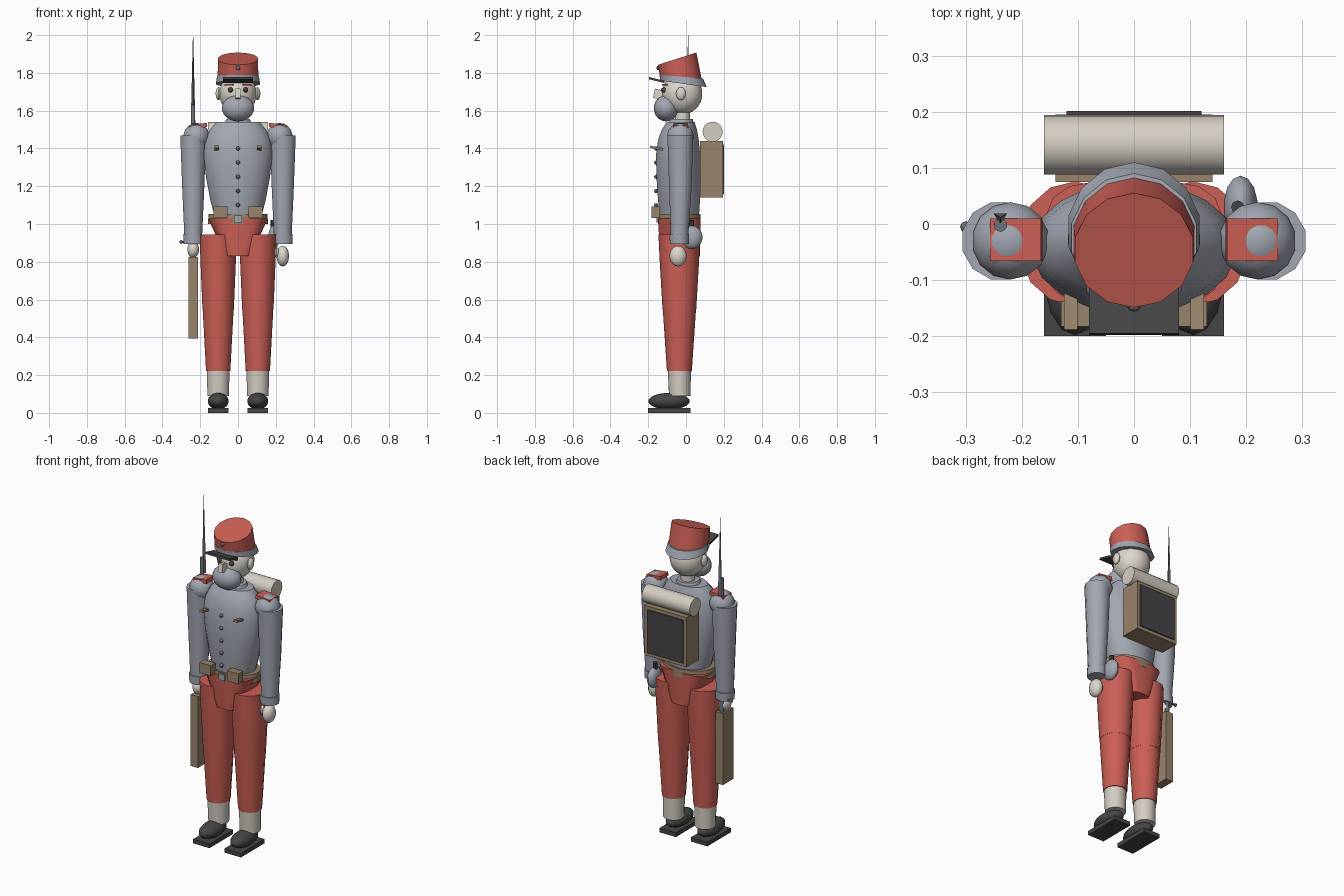
import bpy, bmesh, math
from mathutils import Matrix, Vector

cube = bpy.data.objects.get("Cube")
if cube:
    bpy.data.objects.remove(cube, do_unlink=True)


def material(name, r, g, b):
    m = bpy.data.materials.new(name)
    m.use_nodes = True
    m.diffuse_color = (r, g, b, 1)
    node = next(n for n in m.node_tree.nodes if n.type == 'BSDF_PRINCIPLED')
    node.inputs["Base Color"].default_value = (r, g, b, 1)
    return m


GREY = material("blue grey cloth", .36, .385, .44)
RED = material("red cloth", .60, .115, .09)
SKIN = material("pale skin", .72, .68, .60)
LINEN = material("linen", .66, .62, .54)
LEATHER = material("tan leather", .31, .23, .145)
BLACK = material("black leather", .06, .06, .06)
STEEL = material("dark steel", .16, .17, .20)


def finish(name, bm, mat):
    bmesh.ops.recalc_face_normals(bm, faces=bm.faces)
    mesh = bpy.data.meshes.new(name)
    bm.to_mesh(mesh)
    bm.free()
    mesh.materials.append(mat)
    ob = bpy.data.objects.new(name, mesh)
    bpy.context.collection.objects.link(ob)
    bpy.ops.object.select_all(action='DESELECT')
    ob.select_set(True)
    bpy.context.view_layer.objects.active = ob
    bpy.ops.object.shade_smooth_by_angle(angle=math.radians(40))
    return ob


def box(name, center, size, mat, rot=(0, 0, 0)):
    bm = bmesh.new()
    bmesh.ops.create_cube(bm, size=1)
    turn = Matrix.Identity(4)
    for angle, axis in zip(rot, "XYZ"):
        turn = Matrix.Rotation(math.radians(angle), 4, axis) @ turn
    bm.transform(Matrix.Translation(center) @ turn @ Matrix.Diagonal((*size, 1)))
    return finish(name, bm, mat)


def ball(name, center, radii, mat, n=14):
    bm = bmesh.new()
    bmesh.ops.create_uvsphere(bm, u_segments=n, v_segments=n // 2 + 2, radius=1)
    bm.transform(Matrix.Translation(center) @ Matrix.Diagonal((*radii, 1)))
    return finish(name, bm, mat)


def rod(name, start, end, r1, r2, mat, n=12):
    a, b = Vector(start), Vector(end)
    bm = bmesh.new()
    bmesh.ops.create_cone(bm, cap_ends=True, segments=n, radius1=r1, radius2=r2, depth=(b - a).length)
    turn = (b - a).to_track_quat('Z', 'Y').to_matrix().to_4x4()
    bm.transform(Matrix.Translation((a + b) / 2) @ turn)
    return finish(name, bm, mat)


def loft(name, rings, mat, n=16, x=0, power=1.0):
    """Rings are (height, centre y, half width, half depth, slope along y)."""
    bm = bmesh.new()
    loops = []
    for z, cy, hx, hy, slope in rings:
        loop = []
        for i in range(n):
            t = math.tau * (i + .5) / n
            c, s = math.cos(t), math.sin(t)
            dx = math.copysign(abs(c) ** power, c) * hx
            dy = math.copysign(abs(s) ** power, s) * hy
            loop.append(bm.verts.new((x + dx, cy + dy, z + dy * slope)))
        loops.append(loop)
    for low, high in zip(loops, loops[1:]):
        for i in range(n):
            j = (i + 1) % n
            bm.faces.new((low[i], low[j], high[j], high[i]))
    bm.faces.new(loops[0])
    bm.faces.new(loops[-1])
    return finish(name, bm, mat)


# Legs, feet and arms on both sides
for side, sx in (("left", 1), ("right", -1)):
    lx, ax = .105 * sx, .237 * sx
    box(side + "_sole", (lx, -.0875, .0125), (.11, .225, .025), BLACK)
    ball(side + "_shoe", (lx, -.09, .062), (.057, .11, .044), BLACK)
    loft(side + "_gaiter", [(.09, -.033, .058, .057, 0), (.225, -.035, .062, .061, 0)], LINEN, 14, lx)
    loft(side + "_lower_leg", [(.222, -.035, .066, .066, 0), (.55, -.035, .084, .088, 0)], RED, 14, lx)
    loft(side + "_upper_leg", [(.545, -.035, .085, .089, 0), (.80, -.035, .096, .104, 0),
                               (.945, -.035, .101, .111, 0)], RED, 14, lx)
    ball(side + "_shoulder", (.22 * sx, -.03, 1.465), (.07, .07, .07), GREY)
    loft(side + "_sleeve", [(.90, -.035, .047, .046, 0), (1.18, -.03, .06, .061, 0),
                            (1.468, -.03, .071, .071, 0)], GREY, 12, ax)
    loft(side + "_cuff", [(.895, -.035, .053, .052, 0), (.945, -.035, .055, .054, 0)], GREY, 12, ax)
    box(side + "_epaulette", (.21 * sx, -.028, 1.519), (.092, .076, .022), RED, (0, 7 * sx, 0))
    # Head details
    ball(side + "_ear", (.103 * sx, -.027, 1.69), (.016, .026, .035), SKIN, 10)
    ball(side + "_eye", (.04 * sx, -.118, 1.71), (.014, .014, .014), BLACK, 10)
    box(side + "_brow", (.047 * sx, -.112, 1.737), (.045, .016, .01), RED, (0, 0, 18 * sx))
    # Belt pouches and chest tabs
    box(side + "_pouch", (.093 * sx, -.16, 1.062), (.075, .045, .062), LEATHER)
    box(side + "_chest_tab", (.113 * sx, -.157, 1.402), (.024, .066, .012), LEATHER, (-12, 0, 0))

# Hips, belt, torso and neck
loft("hips", [(.83, -.033, .068, .108, 0), (1.03, -.035, .16, .113, 0)], RED, 16, power=.55)
loft("belt", [(1.0, -.035, .162, .114, 0), (1.052, -.035, .157, .113, 0)], LEATHER, 20)
loft("jacket", [(1.04, -.035, .125, .105, 0), (1.12, -.037, .147, .112, 0), (1.25, -.04, .172, .118, 0),
                (1.37, -.042, .184, .118, 0), (1.45, -.04, .175, .108, 0),
                (1.50, -.035, .15, .094, 0), (1.54, -.028, .115, .074, 0)], GREY, 20)
loft("collar", [(1.52, -.027, .08, .072, 0), (1.555, -.025, .062, .062, 0)], GREY)
box("buckle", (0, -.15, 1.027), (.042, .014, .036), GREY)
rod("neck", (0, -.018, 1.52), (0, -.018, 1.63), .04, .04, SKIN)
for i in range(5):
    ball("jacket_button", (0, -.158, 1.40 - .075 * i), (.011, .011, .011), STEEL, 8)

# Head
ball("head", (0, -.02, 1.69), (.1, .107, .11), SKIN, 18)
ball("beard", (0, -.105, 1.613), (.088, .066, .07), GREY)
box("nose", (0, -.145, 1.687), (.028, .05, .05), SKIN, (-12, 0, 0))

# Cap with a tilted crown
loft("cap_band", [(1.742, -.013, .12, .123, -.14), (1.78, -.025, .114, .115, -.08)], GREY, 14)
loft("cap_crown", [(1.772, -.027, .111, .111, -.08), (1.875, -.047, .108, .102, .32)], RED, 14)
box("cap_visor", (0, -.155, 1.762), (.16, .085, .012), BLACK, (-14, 0, 0))
ball("cap_badge", (0, -.148, 1.826), (.012, .008, .012), STEEL, 8)

# Backpack and bedroll
box("pack", (0, .135, 1.29), (.28, .12, .30), LEATHER)
box("pack_panel", (0, .197, 1.29), (.24, .009, .26), BLACK)
rod("bedroll", (-.16, .141, 1.488), (.16, .141, 1.488), .053, .053, LINEN, 20)

# Canteen
ball("canteen", (.19, .03, .93), (.031, .057, .062), GREY)
rod("canteen_spout", (.185, .03, .98), (.185, .03, 1.02), .012, .012, BLACK, 8)

# Hands
ball("left_hand", (.237, -.042, .83), (.034, .045, .055), SKIN)
ball("left_thumb", (.205, -.06, .85), (.012, .016, .028), SKIN, 8)
ball("right_hand", (-.237, -.035, .865), (.032, .042, .045), SKIN)

# Rifle held upright
box("rifle_stock", (-.236, -.03, .61), (.05, .10, .43), LEATHER)
box("rifle_grip", (-.236, -.018, .85), (.026, .04, .09), LEATHER)
rod("rifle_barrel", (-.238, -.002, .82), (-.238, -.002, 1.63), .012, .012, STEEL, 10)
rod("rifle_bolt", (-.238, -.005, .905), (-.298, -.005, .905), .006, .006, STEEL, 8)
ball("bolt_knob", (-.3, -.005, .905), (.01, .01, .01), STEEL, 8)
rod("bayonet", (-.238, .012, 1.53), (-.238, .012, 2.0), .014, .001, STEEL, 3)
